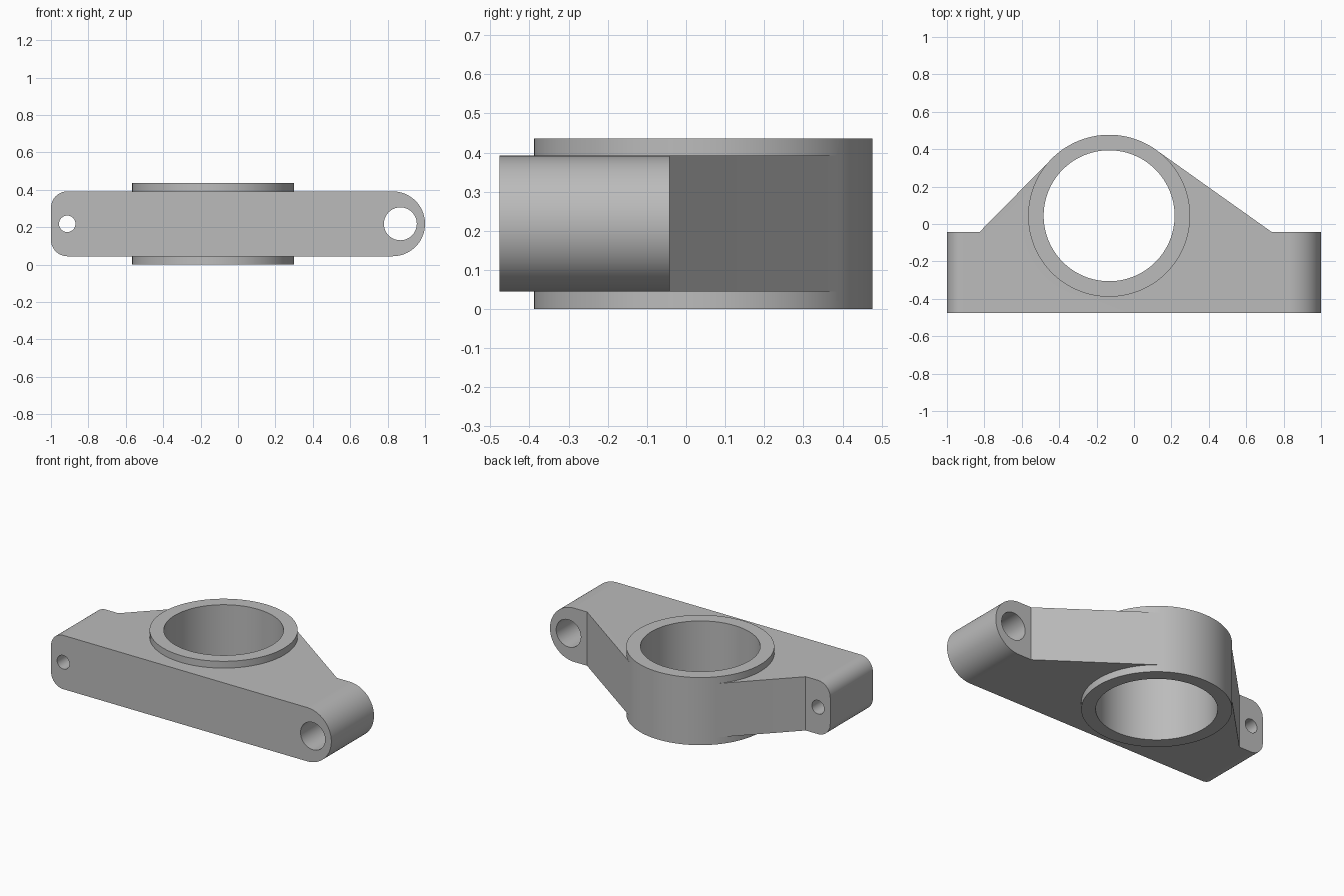
import bpy, bmesh
from math import cos, sin, pi, acos, atan2, hypot, radians
from mathutils import Matrix, Vector

if "Cube" in bpy.data.objects:
    bpy.data.objects.remove(bpy.data.objects["Cube"])

CX, CY = -0.133, 0.044            # bore axis
R_OUT, R_IN = 0.433, 0.35
HEIGHT, Z0, Z1 = 0.436, 0.045, 0.392
ZM = (Z0 + Z1) / 2
FRONT, BACK = -0.477, -0.042

grey = bpy.data.materials.new("plain grey")
grey.use_nodes = True
grey.diffuse_color = (0.5, 0.5, 0.5, 1)
grey.node_tree.nodes["Principled BSDF"].inputs["Base Color"].default_value = (0.5, 0.5, 0.5, 1)


def prism(name, points, vector):
    """Extrude a closed outline of 3D points along a vector."""
    bm = bmesh.new()
    face = bm.faces.new([bm.verts.new(p) for p in points])
    out = bmesh.ops.extrude_face_region(bm, geom=[face])["geom"]
    bmesh.ops.translate(bm, vec=vector, verts=[v for v in out if isinstance(v, bmesh.types.BMVert)])
    bmesh.ops.recalc_face_normals(bm, faces=bm.faces)
    mesh = bpy.data.meshes.new(name)
    bm.to_mesh(mesh)
    bm.free()
    mesh.materials.append(grey)
    obj = bpy.data.objects.new(name, mesh)
    bpy.context.collection.objects.link(obj)
    return obj


def arc(cx, cy, r, start, end, n):
    return [(cx + r * cos(start + (end - start) * i / n),
             cy + r * sin(start + (end - start) * i / n)) for i in range(n + 1)]


def circle(cx, cy, r, n):
    return arc(cx, cy, r, 0, 2 * pi, n)[:-1]


def upright(name, outline, z0, z1):
    return prism(name, [(x, y, z0) for x, y in outline], (0, 0, z1 - z0))


def along_y(name, outline, y0, y1):
    return prism(name, [(x, y0, z) for x, z in outline], (0, y1 - y0, 0))


def combine(target, other, operation):
    mod = target.modifiers.new(operation.title(), "BOOLEAN")
    mod.operation, mod.object, mod.solver = operation, other, "EXACT"
    bpy.context.view_layer.objects.active = target
    bpy.ops.object.modifier_apply(modifier=mod.name)
    bpy.data.objects.remove(other)


def tangent(x, y, side):
    """Point where the line from (x, y) touches the collar."""
    dx, dy = x - CX, y - CY
    a = atan2(dy, dx) + side * acos(R_OUT / hypot(dx, dy))
    return CX + (R_OUT - 0.0005) * cos(a), CY + (R_OUT - 0.0005) * sin(a)


# Web plate: bar with two sloping shoulders running up to the collar
left_foot, right_foot = (-0.825, BACK), (0.735, BACK)
bracket = upright("bracket", [(-1.1, FRONT), (1.1, FRONT), (1.1, BACK), right_foot,
                              tangent(*right_foot, 1), tangent(*left_foot, -1),
                              left_foot, (-1.1, BACK)], Z0 - 0.1, Z1 + 0.1)

# Rounded side profile: full round on the left end, small corners on the right end
r, c = (Z1 - Z0) / 2, 0.088
profile = (arc(1 - r, ZM, r, -pi / 2, pi / 2, 40)
           + arc(-1 + c, Z1 - c, c, pi / 2, pi, 16)
           + arc(-1 + c, Z0 + c, c, pi, 1.5 * pi, 16))
combine(bracket, along_y("profile", profile, -1, 1), "INTERSECT")

# Collar, its bore, and the two bolt holes
combine(bracket, upright("collar", circle(CX, CY, R_OUT, 120), 0, HEIGHT), "UNION")
combine(bracket, upright("bore", circle(CX, CY, R_IN, 120), -1, 1), "DIFFERENCE")
for name, x, radius in (("large_hole", 0.868, 0.088), ("small_hole", -0.913, 0.044)):
    combine(bracket, along_y(name, circle(x, ZM, radius, 48), -1, 0.2), "DIFFERENCE")

bpy.ops.object.select_all(action="DESELECT")
bracket.select_set(True)
bpy.context.view_layer.objects.active = bracket
bpy.ops.object.shade_smooth_by_angle(angle=radians(25))
